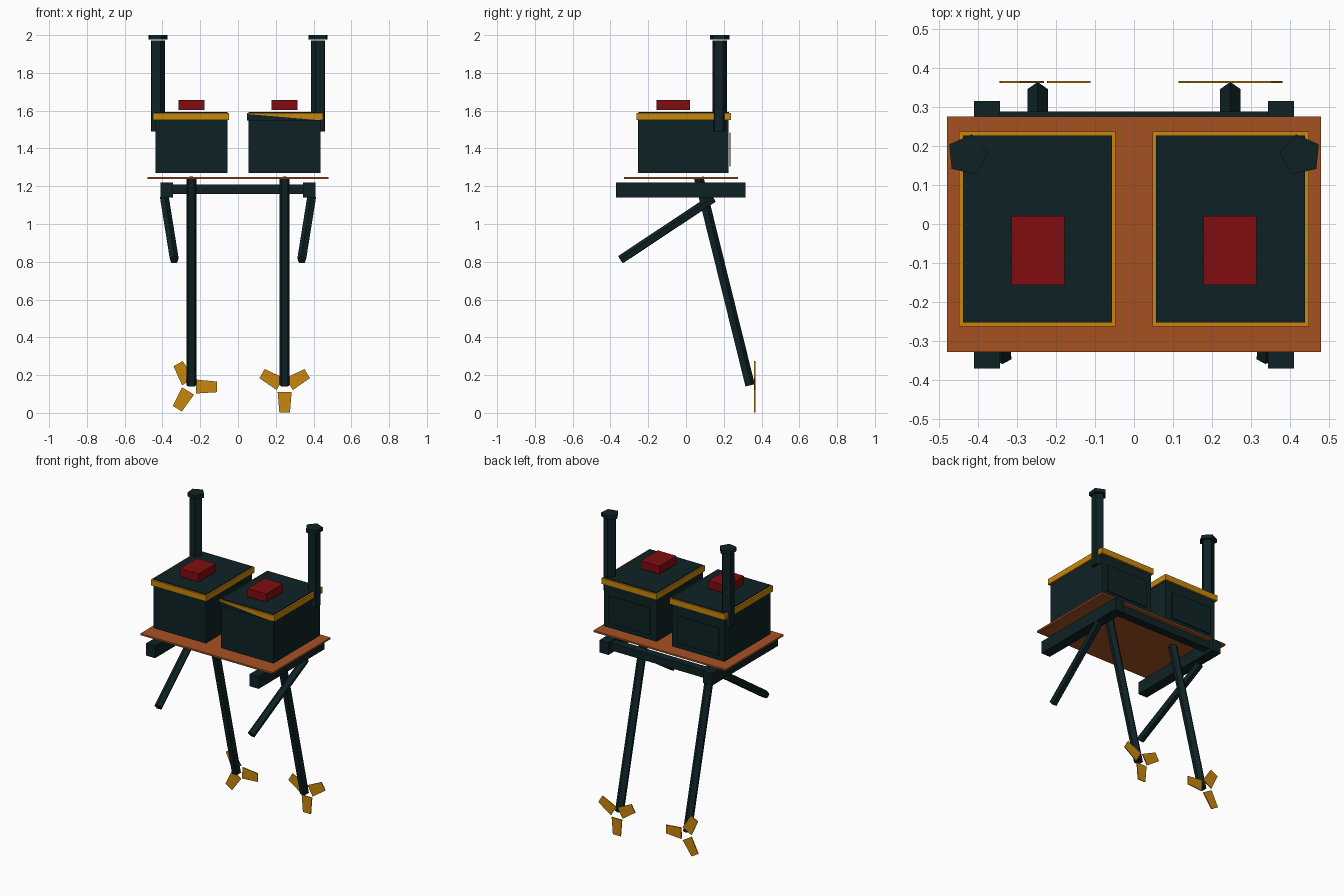
import bpy, bmesh, math
from mathutils import Vector

if "Cube" in bpy.data.objects:
    bpy.data.objects.remove(bpy.data.objects["Cube"])


def material(name, rgb):
    m = bpy.data.materials.new(name)
    m.diffuse_color = (*rgb, 1)
    m.use_nodes = True
    m.node_tree.nodes["Principled BSDF"].inputs["Base Color"].default_value = m.diffuse_color
    return m


DARK = material("dark_teal", (0.0045, 0.0165, 0.0185))
GOLD = material("gold", (0.58, 0.24, 0.004))
RED = material("deep_red", (0.22, 0.004, 0.005))
RUST = material("rust_orange", (0.38, 0.082, 0.016))


def finish(name, bm, *mats):
    bmesh.ops.recalc_face_normals(bm, faces=bm.faces)
    me = bpy.data.meshes.new(name)
    bm.to_mesh(me)
    bm.free()
    for m in mats:
        me.materials.append(m)
    ob = bpy.data.objects.new(name, me)
    bpy.context.collection.objects.link(ob)
    return ob


def box(name, mat, x, y, z):
    bm = bmesh.new()
    bmesh.ops.create_cube(bm, size=1)
    for v in bm.verts:
        v.co = [(a + b) / 2 + c * (b - a) for c, (a, b) in zip(v.co, (x, y, z))]
    return finish(name, bm, mat)


def rod(name, mat, start, end, r1, r2, sides=5, turn=0.0, up=(0, 1, 0)):
    """Straight many-sided rod between two points."""
    a, b = Vector(start), Vector(end)
    d = (b - a).normalized()
    v = (Vector(up) - d * d.dot(Vector(up))).normalized()
    u = v.cross(d)
    bm = bmesh.new()
    rings = []
    for p, r in ((a, r1), (b, r2)):
        rings.append([bm.verts.new(p + r * (u * math.cos(t) + v * math.sin(t)))
                      for t in (turn + math.tau * i / sides for i in range(sides))])
    for i in range(sides):
        j = (i + 1) % sides
        bm.faces.new((rings[0][i], rings[0][j], rings[1][j], rings[1][i]))
    bm.faces.new(rings[0])
    bm.faces.new(rings[1])
    return finish(name, bm, mat)


def propeller(name, hub, first_angle):
    """Three separate flat tapered blades around a hub point."""
    bm = bmesh.new()
    for k in range(3):
        t = math.radians(first_angle + 120 * k)
        d = Vector((math.cos(t), 0, math.sin(t)))
        w = Vector((-math.sin(t), 0, math.cos(t)))
        layers = []
        for y in (-0.003, 0.003):
            layers.append([bm.verts.new(Vector(hub) + d * r + w * s + Vector((0, y, 0)))
                           for r, s in ((0.028, -0.037), (0.138, -0.028),
                                        (0.138, 0.028), (0.028, 0.037))])
        for i in range(4):
            j = (i + 1) % 4
            bm.faces.new((layers[0][i], layers[0][j], layers[1][j], layers[1][i]))
        bm.faces.new(layers[0])
        bm.faces.new(layers[1])
    return finish(name, bm, GOLD)


# Deck and rear crossbar
box("deck", RUST, (-0.48, 0.48), (-0.328, 0.275), (1.239, 1.25))
box("crossbar", DARK, (-0.35, 0.35), (0.235, 0.288), (1.16, 1.21))

for s, side in ((-1, "left"), (1, "right")):
    def span(a, b):
        return tuple(sorted((s * a, s * b)))

    # Side rail, support brace and propeller shaft
    box(side + "_rail", DARK, span(0.344, 0.41), (-0.37, 0.315), (1.14, 1.22))
    rod(side + "_brace", DARK, (s * 0.39, 0.145, 1.135), (s * 0.338, -0.345, 0.81),
        0.025, 0.025, up=(0, 0, 1), turn=math.pi / 2)
    rod(side + "_shaft", DARK, (s * 0.247, 0.065, 1.245), (s * 0.247, 0.337, 0.145),
        0.028, 0.028, turn=math.pi / 2)

    # Engine housing with trim band, lid, rear door and red cap
    box(side + "_housing", DARK, span(0.055, 0.437), (-0.255, 0.225), (1.27, 1.55))
    box(side + "_trim", GOLD, span(0.047, 0.449), (-0.263, 0.237), (1.55, 1.588))
    box(side + "_lid", DARK, span(0.056, 0.438), (-0.252, 0.227), (1.588, 1.593))
    box(side + "_rear_door", DARK, span(0.1, 0.4), (0.23, 0.236), (1.305, 1.485))
    box(side + "_red_cap", RED, span(0.178, 0.314), (-0.156, 0.021), (1.603, 1.656))

    # Exhaust chimney with wider top
    cx, turn = s * 0.427, (0.1 if s < 0 else math.pi - 0.1)
    rod(side + "_chimney", DARK, (cx, 0.177, 1.49), (cx, 0.177, 1.972),
        0.04, 0.04, turn=turn, up=(0, 1, 0))
    rod(side + "_chimney_top", DARK, (cx, 0.177, 1.976), (cx, 0.177, 2.0),
        0.054, 0.054, turn=turn, up=(0, 1, 0))

# Dark wedge covering part of the right front trim
bm = bmesh.new()
bm.faces.new([bm.verts.new(p) for p in ((0.047, -0.265, 1.549), (0.44, -0.265, 1.549),
                                        (0.047, -0.265, 1.582))])
finish("right_trim_wedge", bm, DARK)

# Propellers
propeller("left_propeller", (-0.25, 0.364, 0.14), -1)
propeller("right_propeller", (0.247, 0.364, 0.139), 30)
